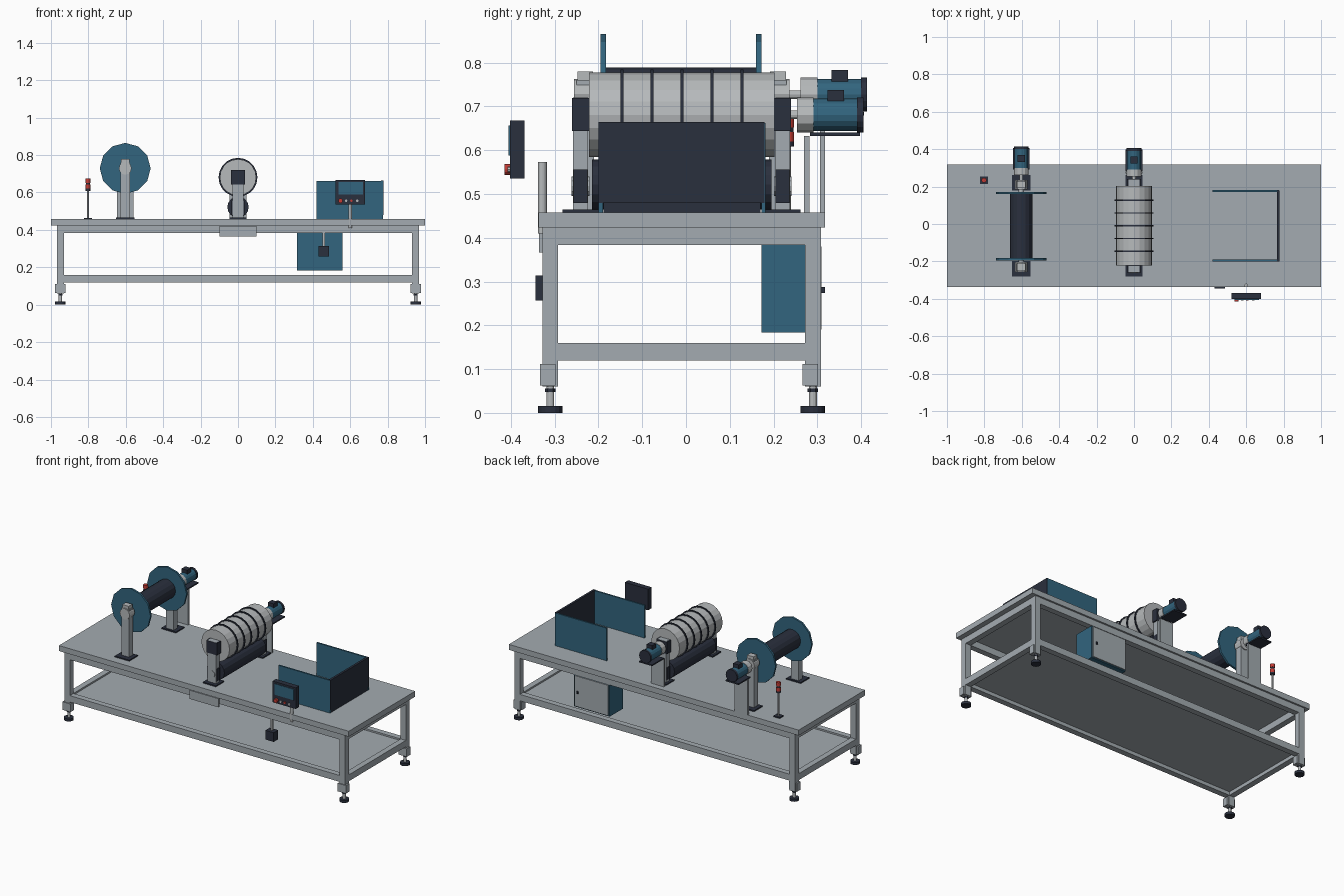
import bpy, bmesh, math
from mathutils import Matrix, Vector

if "Cube" in bpy.data.objects:
    bpy.data.objects.remove(bpy.data.objects["Cube"])


def material(name, rgb):
    m = bpy.data.materials.new(name)
    m.diffuse_color = (*rgb, 1)
    m.use_nodes = True
    m.node_tree.nodes["Principled BSDF"].inputs["Base Color"].default_value = m.diffuse_color
    return m


GREY = material("painted grey", (0.37, 0.41, 0.44))
STEEL = material("light steel", (0.47, 0.49, 0.50))
BLUE = material("machine blue", (0.032, 0.13, 0.21))
DARK = material("charcoal", (0.023, 0.029, 0.047))
RED = material("signal red", (0.55, 0.045, 0.035))


def finish(name, bm, mat):
    me = bpy.data.meshes.new(name)
    bm.to_mesh(me)
    bm.free()
    me.materials.append(mat)
    ob = bpy.data.objects.new(name, me)
    bpy.context.collection.objects.link(ob)
    return ob


def box(name, x, y, z, mat):
    """Box from (min, max) pairs."""
    bm = bmesh.new()
    bmesh.ops.create_cube(bm, size=1)
    for v in bm.verts:
        v.co = Vector([a + (b - a) * (c + 0.5) for (a, b), c in zip((x, y, z), v.co)])
    return finish(name, bm, mat)


def cyl(name, start, axis, length, r, mat, n=12, r2=None):
    """Cylinder growing from start along +axis."""
    bm = bmesh.new()
    bmesh.ops.create_cone(bm, cap_ends=True, segments=n, radius1=r,
                          radius2=r if r2 is None else r2, depth=length)
    bmesh.ops.translate(bm, verts=bm.verts, vec=(0, 0, length / 2))
    rot = {"z": Matrix(), "y": Matrix.Rotation(-math.pi / 2, 4, "X")}[axis]
    bmesh.ops.transform(bm, verts=bm.verts, matrix=Matrix.Translation(start) @ rot)
    return finish(name, bm, mat)


# Table: top, shelf, rails, legs and levelling feet
YC = -0.01
box("table_top", (-1, 1), (-0.337, 0.318), (0.424, 0.458), GREY)
box("lower_shelf", (-0.935, 0.935), (-0.3, 0.28), (0.142, 0.15), GREY)
for z0, z1, label in ((0.384, 0.424, "upper"), (0.12, 0.16, "lower")):
    for s in (-1, 1):
        y = YC + s * 0.299
        box(label + "_long_rail", (-0.935, 0.935), (y - 0.018, y + 0.018), (z0, z1), GREY)
        box(label + "_end_rail", (s * 0.95 - 0.018, s * 0.95 + 0.018), (-0.3, 0.28), (z0, z1), GREY)
for sx in (-1, 1):
    for sy in (-1, 1):
        x, y = sx * 0.95, YC + sy * 0.3
        box("leg", (x - 0.019, x + 0.019), (y - 0.018, y + 0.018), (0.06, 0.424), GREY)
        box("leg_bracket", (x - 0.028, x + 0.028), (y - 0.024, y + 0.012), (0.062, 0.112), GREY)
        cyl("foot_pad", (x, y, 0), "z", 0.016, 0.028, DARK, 16)
        cyl("foot_stem", (x, y, 0.016), "z", 0.045, 0.009, STEEL)
        cyl("foot_nut", (x, y, 0.048), "z", 0.008, 0.012, DARK, 6)
box("front_plate", (-0.1, 0.1), (-0.336, -0.326), (0.366, 0.42), GREY)


def drive(label, x, z, y, r, plate_y):
    """Shaft, gearbox, motor, fan cover and mounting bracket behind the table."""
    cyl(label + "_shaft", (x, 0.2, z), "y", y - 0.2, 0.01, STEEL)
    cyl(label + "_gearbox", (x, y, z), "y", 0.038, r + 0.003, STEEL)
    cyl(label + "_motor", (x, y + 0.038, z), "y", 0.1, r, BLUE, 16)
    cyl(label + "_fan_cover", (x, y + 0.138, z), "y", 0.014, r + 0.003, DARK, 16)
    box(label + "_terminal_box", (x - 0.019, x + 0.019), (y + 0.07, y + 0.108),
        (z + r - 0.008, z + r + 0.02), DARK)
    zs = z - r - 0.004
    box(label + "_motor_shelf", (x - 0.045, x + 0.045), (y + 0.03, y + 0.145), (zs - 0.008, zs), DARK)
    box(label + "_motor_plate", (x - 0.045, x + 0.045), (plate_y, plate_y + 0.012),
        (0.43, zs - 0.008), GREY)


# Unwinding spool on two stands
SX, SZ = -0.603, 0.729
cyl("spool_core", (SX, -0.185, SZ), "y", 0.35, 0.06, DARK, 16)
cyl("spool_axle", (SX, -0.25, SZ), "y", 0.48, 0.014, STEEL)
for y in (-0.195, 0.16):
    cyl("spool_flange", (SX, y, SZ), "y", 0.012, 0.136, BLUE, 12)
for s in (-1, 1):
    y = YC + s * 0.22
    box("spool_stand", (SX - 0.026, SX + 0.026), (y - 0.02, y + 0.02), (0.458, 0.76), GREY)
    box("spool_stand_base", (SX - 0.05, SX + 0.05), (YC + s * 0.23 - 0.042, YC + s * 0.23 + 0.042),
        (0.458, 0.465), DARK)
    cyl("spool_bearing", (SX, y - 0.026, SZ), "y", 0.052, 0.034, STEEL)
    box("bearing_cap", (SX - 0.022, SX + 0.022), (y - 0.018, y + 0.018), (0.755, 0.78), STEEL)
drive("spool", SX, SZ - 0.002, 0.262, 0.036, 0.306)

# Grooved main roller over a smaller pressure roller
RZ = 0.681
cyl("main_roller", (0, -0.222, RZ), "y", 0.424, 0.097, STEEL, 20)
cyl("main_axle", (0, -0.25, RZ), "y", 0.48, 0.016, STEEL)
for i in range(5):
    cyl("roller_ring", (0, -0.15 + i * 0.0685, RZ), "y", 0.007, 0.104, DARK, 20)
cyl("pressure_roller", (0, -0.215, 0.522), "y", 0.41, 0.057, DARK, 16)
for s in (-1, 1):
    y = YC + s * 0.231
    box("roller_stand", (-0.03, 0.03), (y - 0.017, y + 0.017), (0.458, 0.72), GREY)
    box("upper_bearing", (-0.037, 0.037), (y - 0.019, y + 0.019), (0.644, 0.719), DARK)
    box("lower_bearing", (-0.034, 0.034), (y - 0.016, y + 0.016), (0.48, 0.556), DARK)
    cyl("lower_bearing_hub", (0, y - 0.02, 0.518), "y", 0.04, 0.022, GREY)
    box("roller_stand_base", (-0.045, 0.045), (y - 0.041, y + 0.041), (0.458, 0.465), DARK)
drive("roller", 0, RZ, 0.253, 0.037, 0.27)

# Three-sided guard
for y in (-0.2, 0.172):
    box("guard_side", (0.42, 0.775), (y, y + 0.01), (0.458, 0.662), BLUE)
box("guard_end", (0.764, 0.778), (-0.2, 0.179), (0.48, 0.664), DARK)
box("guard_end_foot", (0.764, 0.774), (-0.188, 0.17), (0.458, 0.48), DARK)

# Operator panel on a post
cyl("panel_post", (0.6, -0.328, 0.41), "z", 0.163, 0.01, STEEL)
box("panel_housing", (0.52, 0.68), (-0.402, -0.369), (0.536, 0.668), DARK)
box("panel_screen", (0.537, 0.668), (-0.405, -0.401), (0.588, 0.656), BLUE)
cyl("stop_button", (0.548, -0.415, 0.556), "y", 0.014, 0.012, RED)
for x, m in ((0.578, STEEL), (0.606, RED), (0.638, STEEL)):
    cyl("panel_button", (x, -0.408, 0.556), "y", 0.007, 0.007, m, 8)

# Hanging switch box
box("switch_hanger", (0.452, 0.464), (-0.326, -0.314), (0.31, 0.39), STEEL)
box("switch_box", (0.43, 0.487), (-0.344, -0.3), (0.257, 0.314), DARK)

# Electrical cabinet with rear door
box("cabinet", (0.315, 0.56), (0.173, 0.302), (0.184, 0.386), BLUE)
box("cabinet_door", (0.322, 0.553), (0.302, 0.309), (0.19, 0.38), GREY)
box("door_handle", (0.525, 0.535), (0.309, 0.317), (0.274, 0.288), DARK)

# Signal lamp
LX, LY = -0.802, 0.234
box("lamp_base", (LX - 0.022, LX + 0.022), (LY - 0.02, LY + 0.02), (0.458, 0.464), DARK)
cyl("lamp_post", (LX, LY, 0.464), "z", 0.146, 0.006, STEEL, 8)
cyl("lamp_collar", (LX, LY, 0.608), "z", 0.012, 0.013, DARK)
for z in (0.62, 0.652):
    cyl("lamp_light", (LX, LY, z), "z", 0.022, 0.013, RED)
cyl("lamp_spacer", (LX, LY, 0.642), "z", 0.01, 0.012, DARK)
